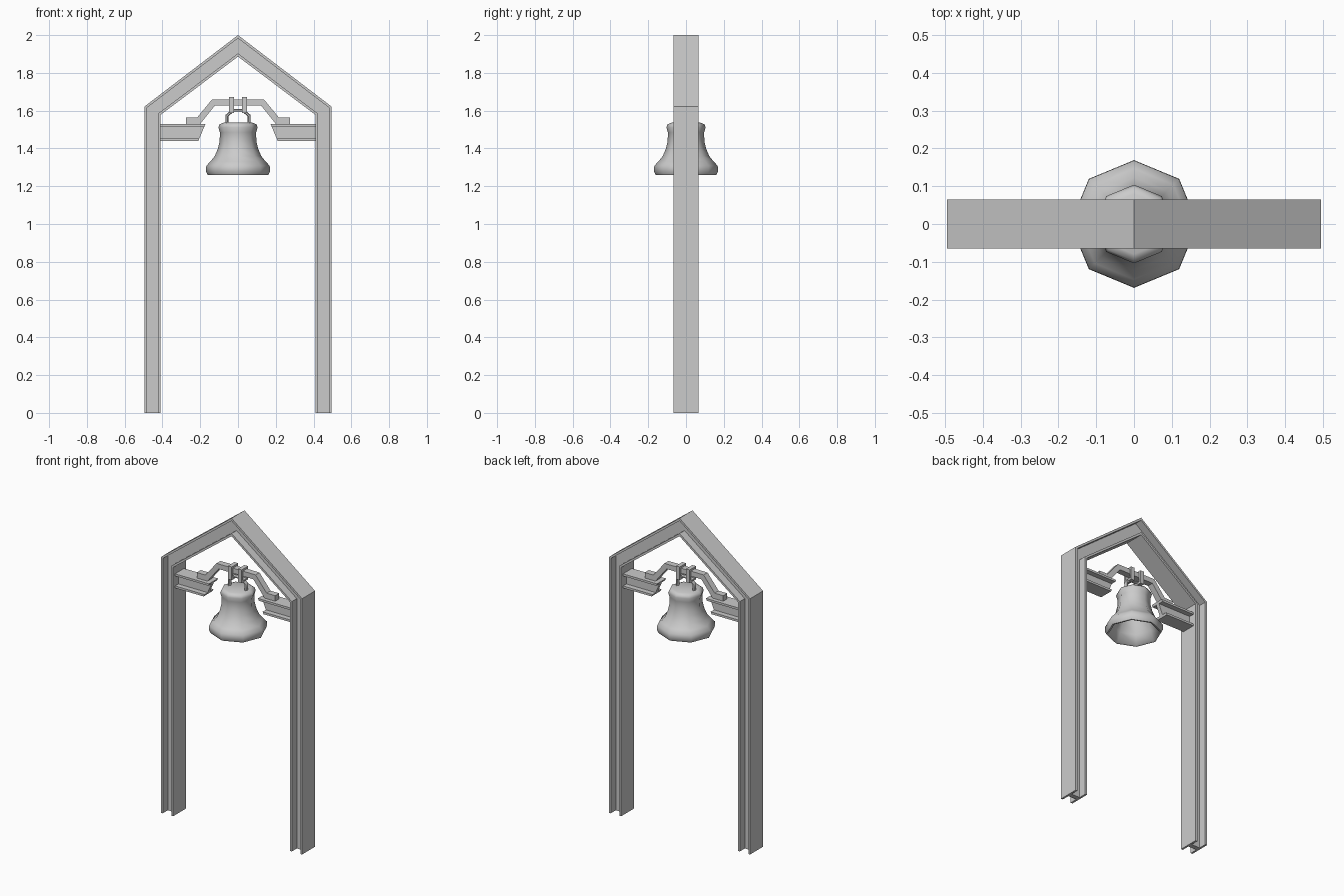
import bpy, bmesh, math

if "Cube" in bpy.data.objects:
    bpy.data.objects.remove(bpy.data.objects["Cube"])


def make(name, verts, faces, smooth=False):
    me = bpy.data.meshes.new(name)
    me.from_pydata(verts, [], faces)
    bm = bmesh.new()
    bm.from_mesh(me)
    bmesh.ops.remove_doubles(bm, verts=bm.verts, dist=1e-5)
    bmesh.ops.recalc_face_normals(bm, faces=bm.faces)
    bm.to_mesh(me)
    bm.free()
    ob = bpy.data.objects.new(name, me)
    bpy.context.collection.objects.link(ob)
    if smooth:
        bpy.ops.object.select_all(action='DESELECT')
        ob.select_set(True)
        bpy.context.view_layer.objects.active = ob
        bpy.ops.object.shade_smooth_by_angle(angle=math.radians(60))
    return ob


def loft(name, rings, closed=False, smooth=False):
    n, m = len(rings[0]), len(rings)
    verts = [v for r in rings for v in r]
    faces = [(i * n + j, i * n + (j + 1) % n,
              ((i + 1) % m) * n + (j + 1) % n, ((i + 1) % m) * n + j)
             for i in range(m if closed else m - 1) for j in range(n)]
    if not closed:
        faces += [tuple(range(n)), tuple(range((m - 1) * n, m * n))]
    return make(name, verts, faces, smooth)


def i_beam(name, stations, half, web, flange):
    # each station is an (outer, inner) pair of xz points
    a, b = flange, 1 - flange
    sec = [(0, -half), (a, -half), (a, -web), (b, -web), (b, -half), (1, -half),
           (1, half), (b, half), (b, web), (a, web), (a, half), (0, half)]
    rings = [[(o[0] + (i[0] - o[0]) * t, y, o[1] + (i[1] - o[1]) * t) for t, y in sec]
             for o, i in stations]
    return loft(name, rings)


# Gabled frame swept from one I-beam section
left = [((-.495, 0), (-.41, 0)), ((-.495, 1.622), (-.41, 1.578))]
right = [((-o[0], o[1]), (-i[0], i[1])) for o, i in reversed(left)]
i_beam("gabled_frame", left + [((0, 2.0), (0, 1.886))] + right, .065, .015, .15)

# Short bracket beams with slanted ends
for side, s in (("left", -1), ("right", 1)):
    i_beam(side + "_bracket", [((s * .41, 1.53), (s * .41, 1.44)),
                               ((s * .172, 1.53), (s * .21, 1.44))], .045, .012, .15)

# Raised yoke bar resting on the brackets
half_bar = [((-.275, 1.565), (-.275, 1.53)), ((-.215, 1.565), (-.2, 1.53)),
            ((-.137, 1.66), (-.122, 1.628))]
bar = half_bar + [((-o[0], o[1]), (-i[0], i[1])) for o, i in reversed(half_bar)]
loft("yoke_bar", [[(o[0], -.02, o[1]), (i[0], -.02, i[1]),
                   (i[0], .02, i[1]), (o[0], .02, o[1])] for o, i in bar])

# Strap loops around the bar
for side, x in (("left", -.035), ("right", .035)):
    outer = [(-.032, 1.588), (.032, 1.588), (.032, 1.672), (-.032, 1.672)]
    inner = [(-.02, 1.6), (.02, 1.6), (.02, 1.66), (-.02, 1.66)]
    loft(side + "_strap", [[(x - .013, *o), (x + .013, *o), (x + .013, *i), (x - .013, *i)]
                           for o, i in zip(outer, inner)], closed=True)

# Crown ring on top of the bell
rings = []
for k in range(8):
    a = math.pi * (k + .5) / 4
    ring = []
    for j in range(6):
        b = math.pi * j / 3
        r = .064 + .009 * math.cos(b)
        ring.append((r * math.cos(a), .014 * math.sin(b), 1.553 + .84 * r * math.sin(a)))
    rings.append(ring)
loft("crown_ring", rings, closed=True, smooth=True)

# Eight-sided hollow bell, outer wall then inner wall
profile = [(0, 1.537), (.08, 1.536), (.097, 1.528), (.104, 1.512), (.096, 1.485),
           (.097, 1.44), (.106, 1.4), (.123, 1.36), (.147, 1.33), (.168, 1.308),
           (.169, 1.278), (.16, 1.26), (.148, 1.262), (.125, 1.32), (.095, 1.38),
           (.083, 1.44), (.078, 1.5), (0, 1.515)]
verts, faces, n = [], [], 8
for r, z in profile:
    for k in range(n):
        verts.append((r * math.cos(k * math.pi / 4), r * math.sin(k * math.pi / 4), z))
for i in range(len(profile) - 1):
    for k in range(n):
        q = [i * n + k, i * n + (k + 1) % n, (i + 1) * n + (k + 1) % n, (i + 1) * n + k]
        if i == 0:
            q = [0, q[2], q[3]]
        elif i == len(profile) - 2:
            q = q[:2] + [(i + 1) * n]
        faces.append(q)
# drop the duplicate pole points by welding in make()
make("bell", verts, faces, smooth=True)
